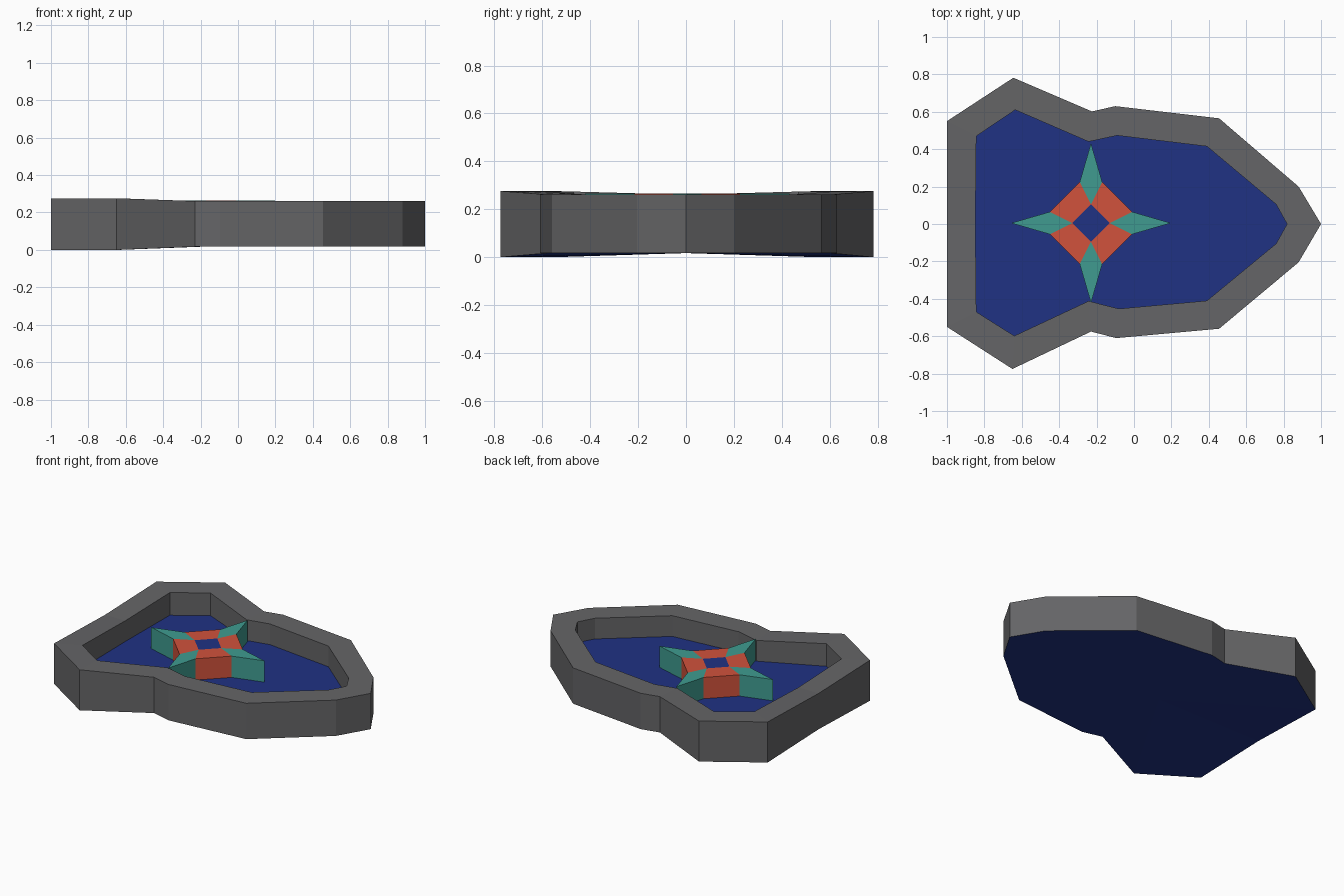
import bpy, bmesh
from mathutils import Vector

if "Cube" in bpy.data.objects:
    bpy.data.objects.remove(bpy.data.objects["Cube"])


def material(name, rgb):
    m = bpy.data.materials.new(name)
    m.diffuse_color = (*rgb, 1)
    m.use_nodes = True
    m.node_tree.nodes["Principled BSDF"].inputs["Base Color"].default_value = m.diffuse_color
    return m


grey = material("dark_grey", (0.13, 0.13, 0.135))
blue = material("blue", (0.014, 0.032, 0.23))
teal = material("teal", (0.05, 0.33, 0.28))
red = material("red", (0.64, 0.085, 0.045))


def finish(name, bm, mats):
    me = bpy.data.meshes.new(name)
    bm.to_mesh(me)
    bm.free()
    for m in mats:
        me.materials.append(m)
    ob = bpy.data.objects.new(name, me)
    bpy.context.collection.objects.link(ob)
    return ob


# Outer and inner outlines, counter-clockwise from the middle of the left side
OUTER = [(-1, 0), (-1, -.55), (-.65, -.775), (-.23, -.575), (-.095, -.61), (.455, -.56),
         (.88, -.205), (1, 0), (.88, .2), (.455, .565), (-.1, .63), (-.225, .602),
         (-.645, .782), (-1, .55)]
INNER = [(-.848, 0), (-.843, -.47), (-.64, -.598), (-.243, -.412), (-.08, -.453), (.39, -.41),
         (.76, -.105), (.818, 0), (.76, .105), (.39, .415), (-.09, .473), (-.243, .44),
         (-.635, .61), (-.843, .47)]
WINGS = {1, 2, 12, 13}          # corners that are slightly deeper
FLOOR_Z, STAR_Z = 0.12, 0.265
N = len(OUTER)


def ring(points, low, wing):
    return [Vector((x, y, wing if i in WINGS else low)) for i, (x, y) in enumerate(points)]


# Rim: outer wall, flat top and inner wall
bm = bmesh.new()
rings = [ring(OUTER, .017, 0), ring(OUTER, .261, .276),
         ring(INNER, .261, .274), ring(INNER, FLOOR_Z, FLOOR_Z)]
rings = [[bm.verts.new(p) for p in r] for r in rings]
for a, b in zip(rings, rings[1:]):
    for i in range(N):
        j = (i + 1) % N
        bm.faces.new((a[i], a[j], b[j], b[i]))
finish("rim", bm, [grey])


# Pool floor and underside as fans around a centre
def fan(name, points, centre_z, flip):
    bm = bmesh.new()
    c = bm.verts.new((-.2, 0, centre_z))
    vs = [bm.verts.new(p) for p in points]
    for i in range(N):
        tri = (c, vs[i], vs[(i + 1) % N])
        bm.faces.new(tri[::-1] if flip else tri)
    finish(name, bm, [blue])


fan("pool_floor", ring(INNER, FLOOR_Z, FLOOR_Z), FLOOR_Z, False)
fan("underside", ring(OUTER, .017, 0), .017, True)

# Star: four teal points, four red panels and a blue centre
bm = bmesh.new()


def turned(x, y, k):
    for _ in range(k % 4):
        x, y = -y, x
    return bm.verts.new((x - .23, y + .005, STAR_Z))


tip = [turned(.427, 0, k) for k in range(4)]
right = [turned(.22, -.06, k) for k in range(4)]
left = [turned(.22, .06, k) for k in range(4)]
core = [turned(.1, 0, k) for k in range(4)]
bm.faces.new(core).material_index = 2
for k in range(4):
    n = (k + 1) % 4
    bm.faces.new((core[k], right[k], tip[k], left[k])).material_index = 0
    bm.faces.new((core[k], left[k], right[n], core[n])).material_index = 1

# Star side walls down to the floor
feet = {v: bm.verts.new((v.co.x, v.co.y, FLOOR_Z - .005)) for v in tip + right + left}
for e in [e for e in bm.edges if e.is_boundary]:
    a, b = e.verts
    idx = e.link_faces[0].material_index
    bm.faces.new((a, b, feet[b], feet[a])).material_index = idx
bmesh.ops.recalc_face_normals(bm, faces=bm.faces)
if core[0].link_faces[0].normal.z < 0:
    bmesh.ops.reverse_faces(bm, faces=bm.faces)
finish("star", bm, [teal, red, blue])
